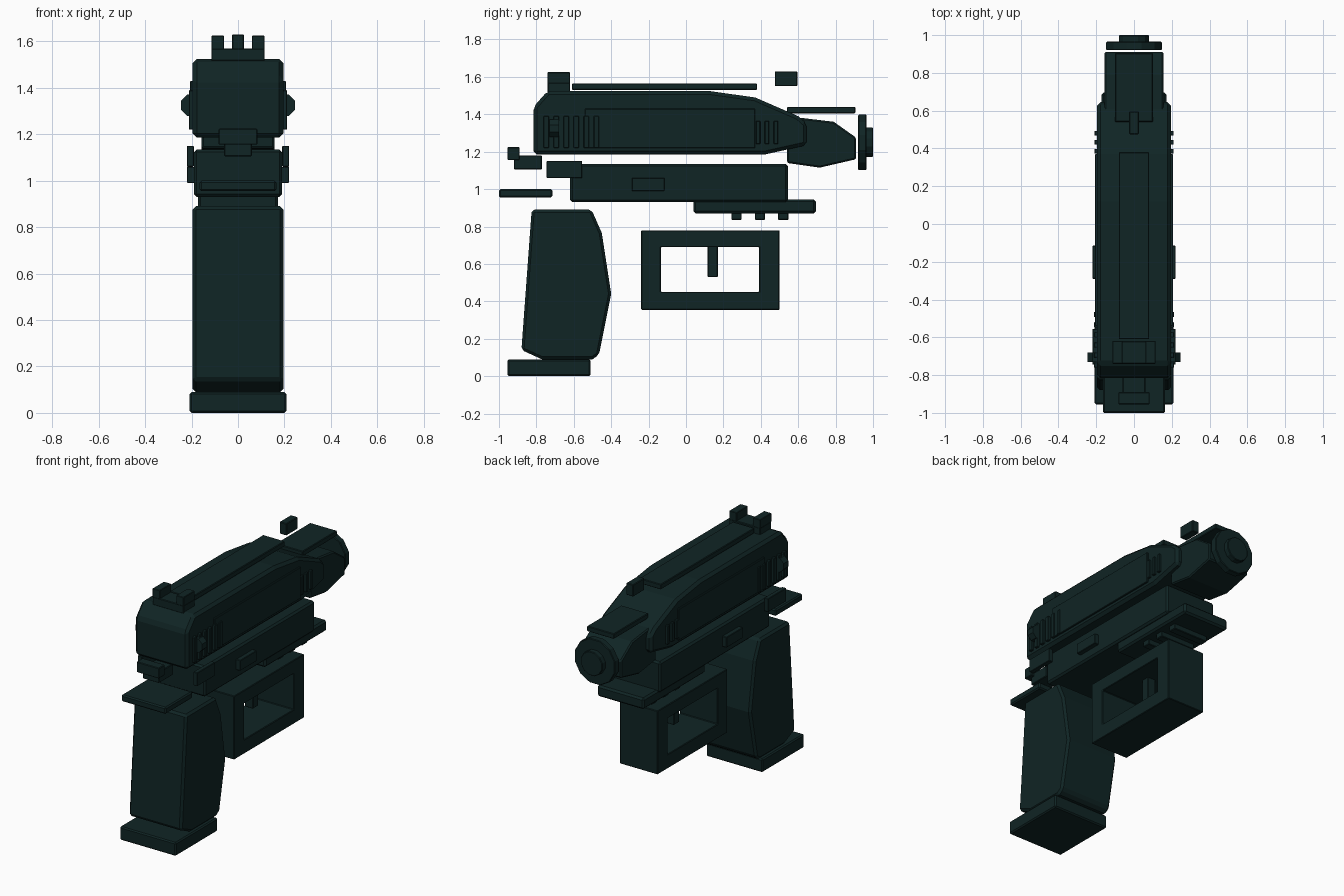
import bpy, bmesh, math
from mathutils import Matrix

if "Cube" in bpy.data.objects:
    bpy.data.objects.remove(bpy.data.objects["Cube"])

mat = bpy.data.materials.new("dark_teal")
mat.diffuse_color = (0.005, 0.018, 0.018, 1)
mat.use_nodes = True
mat.node_tree.nodes["Principled BSDF"].inputs["Base Color"].default_value = mat.diffuse_color


def finish(name, bm, bevel=0.0):
    bmesh.ops.recalc_face_normals(bm, faces=bm.faces)
    me = bpy.data.meshes.new(name)
    bm.to_mesh(me)
    bm.free()
    me.materials.append(mat)
    ob = bpy.data.objects.new(name, me)
    bpy.context.collection.objects.link(ob)
    if bevel:
        m = ob.modifiers.new("edge_bevel", 'BEVEL')
        m.width = bevel
        m.segments = 1
        m.limit_method = 'ANGLE'
        m.angle_limit = math.radians(40)
    return ob


def box(name, x, y, z, bevel=0.004):
    """Box from (min, max) ranges; a single x means symmetric half width."""
    x = x if isinstance(x, tuple) else (-x, x)
    bm = bmesh.new()
    bmesh.ops.create_cube(bm, size=1)
    for v in bm.verts:
        for i, (a, b) in enumerate((x, y, z)):
            v.co[i] = a if v.co[i] < 0 else b
    return finish(name, bm, bevel)


def pair(name, x, y, z, bevel=0.003):
    for side, s in (("right", 1), ("left", -1)):
        box(f"{name}_{side}", tuple(sorted((s * x[0], s * x[1]))), y, z, bevel)


def extrude(name, half, profile, bevel):
    """Side profile (y, z) extruded across x."""
    bm = bmesh.new()
    f = bm.faces.new([bm.verts.new((-half, y, z)) for y, z in profile])
    r = bmesh.ops.extrude_face_region(bm, geom=[f])
    for v in r["geom"]:
        if isinstance(v, bmesh.types.BMVert):
            v.co.x = half
    return finish(name, bm, bevel)


def disc(name, x, z, radius, y0, y1, sides, bevel=0.0):
    """Cylinder lying along y."""
    bm = bmesh.new()
    bmesh.ops.create_cone(bm, cap_ends=True, segments=sides, radius1=radius,
                          radius2=radius, depth=y1 - y0)
    turn = Matrix.Rotation(math.pi / 2, 4, 'X') @ Matrix.Rotation(math.pi / sides, 4, 'Z')
    bm.transform(Matrix.Translation((x, (y0 + y1) / 2, z)) @ turn)
    return finish(name, bm, bevel)


# Slide with raised panels and grip ridges
extrude("slide", 0.195, [(-0.815, 1.185), (-0.815, 1.44), (-0.74, 1.525), (0.12, 1.525),
                         (0.37, 1.49), (0.60, 1.39), (0.645, 1.35), (0.645, 1.235),
                         (0.42, 1.185)], 0.018)
pair("slide_panel", (0.18, 0.206), (-0.54, 0.37), (1.22, 1.43))
for i in range(6):
    c = -0.747 + i * 0.0535
    pair(f"rear_ridge_{i}", (0.18, 0.212), (c - 0.014, c + 0.014), (1.22, 1.39))
for i in range(3):
    c = 0.385 + i * 0.048
    pair(f"front_ridge_{i}", (0.18, 0.21), (c - 0.012, c + 0.012), (1.24, 1.365))
for side, s in (("right", 1), ("left", -1)):
    disc(f"slide_knob_{side}", s * 0.2, 1.325, 0.05, -0.73, -0.68, 8)

# Top rib and sights
box("top_rib", 0.08, (-0.61, 0.38), (1.53, 1.565))
box("rear_sight_base", 0.115, (-0.74, -0.62), (1.515, 1.57))
pair("rear_sight_post", (0.06, 0.115), (-0.74, -0.62), (1.565, 1.625))
box("front_sight", 0.026, (0.475, 0.595), (1.55, 1.63))

# Barrel shroud and muzzle
extrude("barrel_shroud", 0.157, [(0.54, 1.14), (0.54, 1.39), (0.79, 1.36), (0.91, 1.275),
                                 (0.91, 1.16), (0.715, 1.115)], 0.008)
box("barrel_plate", 0.10, (0.54, 0.905), (1.405, 1.44))
disc("muzzle_ring", 0, 1.25, 0.153, 0.92, 0.965, 12, 0.004)
disc("muzzle_tip", 0, 1.25, 0.082, 0.96, 1.0, 12, 0.004)

# Frame, levers and lower rail
box("frame", 0.19, (-0.62, 0.545), (0.93, 1.135), 0.012)
pair("safety_lever", (0.19, 0.22), (-0.745, -0.555), (1.06, 1.15))
pair("frame_button", (0.18, 0.22), (-0.29, -0.115), (0.99, 1.06))
box("lower_rail", 0.173, (0.04, 0.695), (0.87, 0.945), 0.012)
for i in range(3):
    c = 0.27 + i * 0.125
    box(f"rail_tooth_{i}", 0.13, (c - 0.027, c + 0.027), (0.835, 0.875))

# Hammer and tang
box("hammer_arm", 0.06, (-0.92, -0.77), (1.105, 1.18))
box("hammer_spur", 0.083, (-0.955, -0.89), (1.155, 1.225))
box("rear_tang", 0.165, (-1.0, -0.715), (0.955, 1.0), 0.008)

# Grip and magazine base
extrude("grip", 0.195, [(-0.825, 0.89), (-0.505, 0.89), (-0.45, 0.765), (-0.40, 0.44),
                        (-0.465, 0.115), (-0.50, 0.09), (-0.77, 0.09), (-0.88, 0.14)], 0.014)
box("magazine_base", 0.208, (-0.955, -0.51), (0, 0.09), 0.008)

# Trigger guard ring: four mitred bars as one mesh
bm = bmesh.new()
rings = [[(-0.24, 0.355), (0.50, 0.355), (0.50, 0.78), (-0.24, 0.78)],
         [(-0.135, 0.45), (0.39, 0.45), (0.39, 0.69), (-0.135, 0.69)]]
loops = [[bm.verts.new((x, y, z)) for y, z in ring]
         for x, ring in ((-0.14, rings[0]), (0.14, rings[0]), (0.14, rings[1]), (-0.14, rings[1]))]
for a in range(4):
    p, q = loops[a], loops[(a + 1) % 4]
    for i in range(4):
        j = (i + 1) % 4
        bm.faces.new((p[i], p[j], q[j], q[i]))
finish("trigger_guard", bm, 0.004)
box("trigger", 0.03, (0.115, 0.17), (0.53, 0.70))
